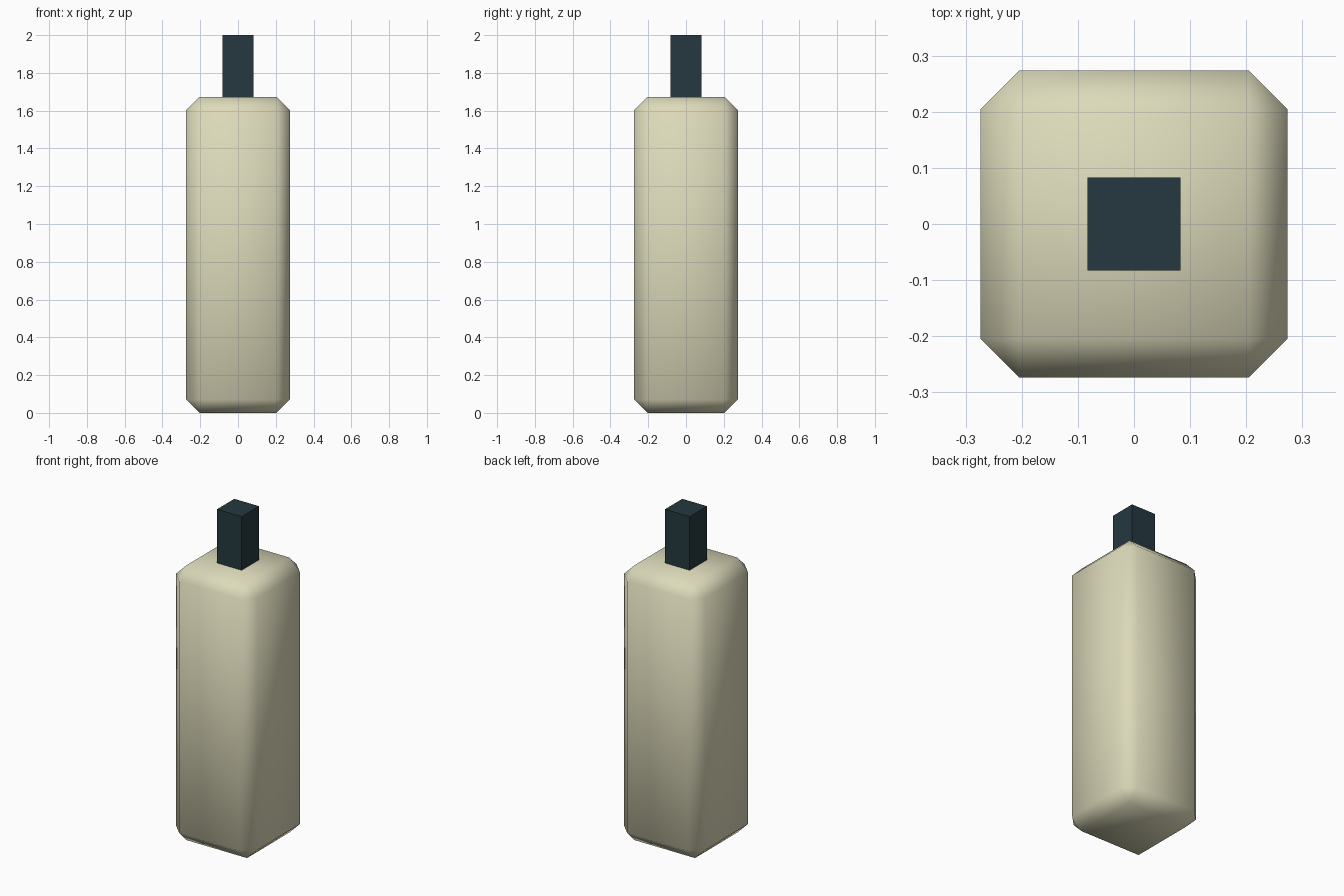
import bpy

if "Cube" in bpy.data.objects:
    bpy.data.objects.remove(bpy.data.objects["Cube"])


def material(name, color):
    m = bpy.data.materials.new(name)
    m.diffuse_color = (*color, 1)
    m.use_nodes = True
    m.node_tree.nodes["Principled BSDF"].inputs["Base Color"].default_value = m.diffuse_color
    return m


def block(name, half, z0, z1, mat, bevel=0.0):
    """Box from z0 to z1 with a single-step chamfer and smooth shading."""
    bpy.ops.mesh.primitive_cube_add(size=1, location=(0, 0, (z0 + z1) / 2))
    ob = bpy.context.object
    ob.name = name
    ob.scale = (2 * half, 2 * half, z1 - z0)
    bpy.ops.object.transform_apply(location=False, rotation=False, scale=True)
    ob.data.materials.append(mat)
    if bevel:
        mod = ob.modifiers.new("chamfer", 'BEVEL')
        mod.width = bevel
        mod.segments = 1
        bpy.ops.object.modifier_apply(modifier=mod.name)
        bpy.ops.object.shade_smooth()
    return ob


cream = material("cream", (0.72, 0.70, 0.49))
dark_teal = material("dark teal", (0.018, 0.040, 0.050))

# Chamfered bottle body
block("bottle_body", 0.274, 0.0, 1.673, cream, 0.07)

# Square neck, set slightly into the body
block("bottle_neck", 0.083, 1.66, 2.0, dark_teal)
